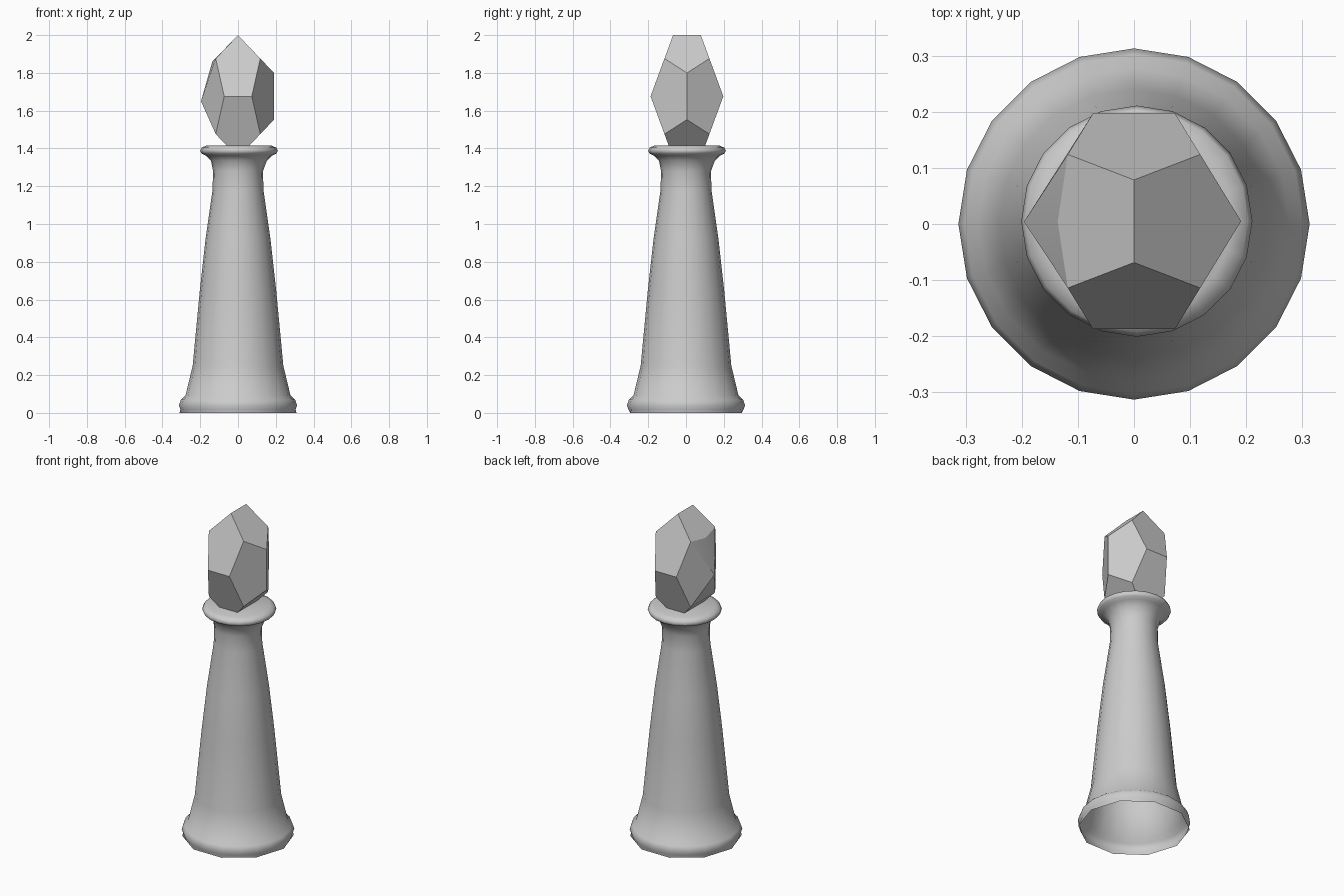
import bpy, bmesh
from math import cos, sin, pi

if "Cube" in bpy.data.objects:
    bpy.data.objects.remove(bpy.data.objects["Cube"])

SIDES = 20


def make_object(name, bm, angle):
    bmesh.ops.recalc_face_normals(bm, faces=bm.faces)
    mesh = bpy.data.meshes.new(name)
    bm.to_mesh(mesh)
    bm.free()
    ob = bpy.data.objects.new(name, mesh)
    bpy.context.collection.objects.link(ob)
    bpy.ops.object.select_all(action='DESELECT')
    ob.select_set(True)
    bpy.context.view_layer.objects.active = ob
    bpy.ops.object.shade_smooth_by_angle(angle=angle)
    return ob


# Tower: turned hollow body, open underneath, with base bead and collar
profile = [(.31, 0), (.305, .018), (.313, .04), (.302, .07), (.278, .092),
           (.24, .25), (.202, .65), (.172, .92), (.135, 1.18), (.132, 1.28),
           (.148, 1.335), (.175, 1.362), (.198, 1.373), (.206, 1.388),
           (.198, 1.404), (.17, 1.416)]
bm = bmesh.new()
rings = []
for n, (r, z) in enumerate(profile):
    shift = .005 if z > 1.3 else 0
    ring = []
    for i in range(SIDES):
        a = 2 * pi * i / SIDES
        # the bottom rim is a ten-sided outline
        k = cos(pi / 10) if n == 0 and i % 2 else 1
        ring.append(bm.verts.new((r * k * cos(a) + shift, r * k * sin(a) + shift, z)))
    rings.append(ring)
for lo, hi in zip(rings, rings[1:]):
    for i in range(SIDES):
        j = (i + 1) % SIDES
        bm.faces.new((lo[i], lo[j], hi[j], hi[i]))
bm.faces.new(rings[-1])
make_object("tower_body", bm, 1.2)

# Faceted finial: stretched dodecahedron with the left edge chipped down
g = (1 + 5 ** .5) / 2
pts = [(x, y, z) for x in (-1, 1) for y in (-1, 1) for z in (-1, 1)]
for s in (-1, 1):
    for t in (-1, 1):
        pts += [(0, s / g, t * g), (s / g, t * g, 0)]
pts += [(g, 0, 1 / g), (g, 0, -1 / g)]
bm = bmesh.new()
for x, y, z in pts:
    bm.verts.new((x * .118, y * .119 + .005, 1.676 + z * .2))
for p in ((-.136, .004, 1.86), (-.196, .004, 1.65)):
    bm.verts.new(p)
bmesh.ops.convex_hull(bm, input=bm.verts)
bmesh.ops.dissolve_limit(bm, angle_limit=.03, verts=bm.verts, edges=bm.edges)
# Trim where it rests on the collar
cut = bmesh.ops.bisect_plane(bm, geom=bm.verts[:] + bm.edges[:] + bm.faces[:],
                             plane_co=(0, 0, 1.414), plane_no=(0, 0, -1), clear_outer=True)
bmesh.ops.holes_fill(bm, edges=[e for e in bm.edges if e.is_boundary], sides=0)
make_object("faceted_finial", bm, .35)
